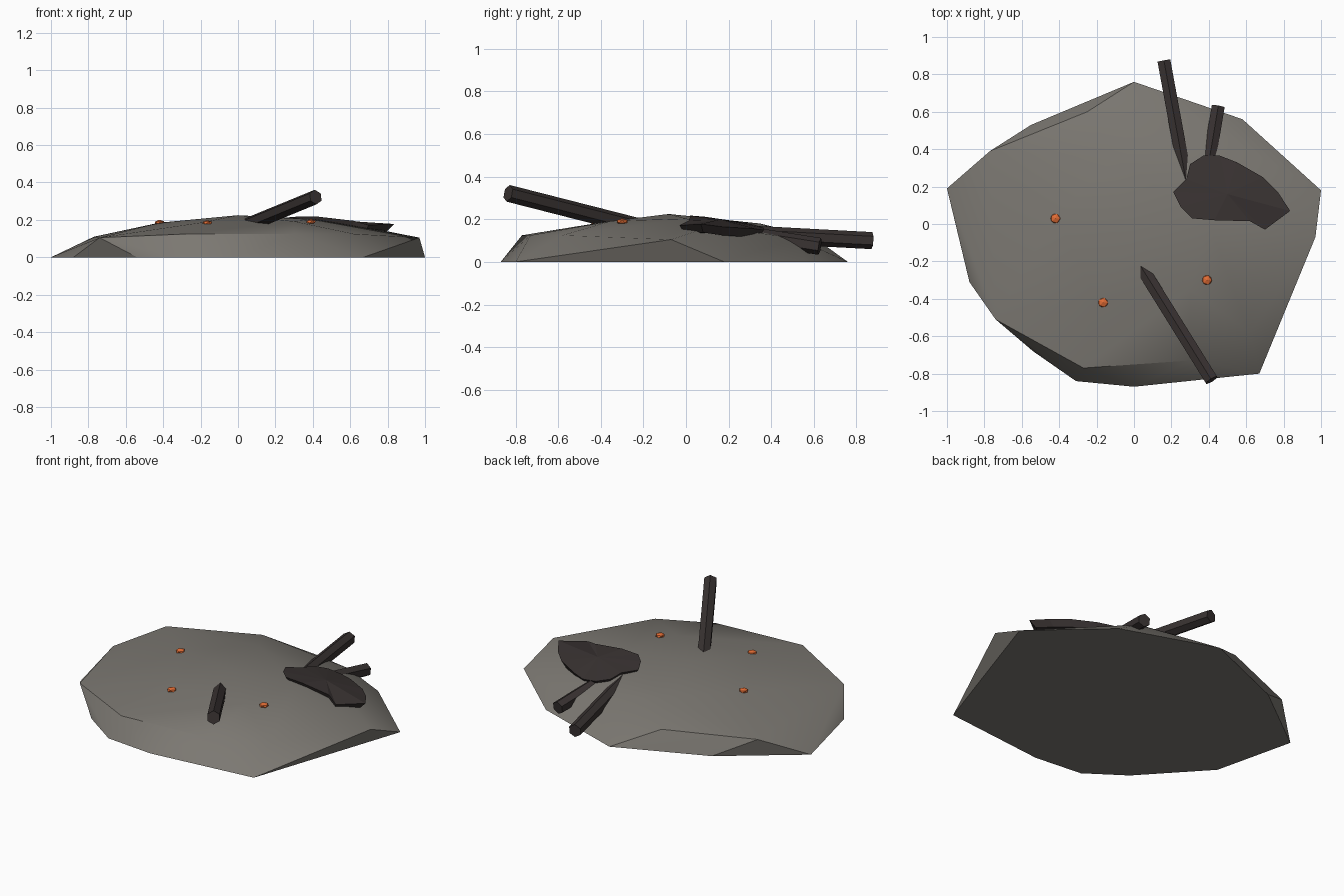
import bpy, bmesh, math
from mathutils import Vector

cube = bpy.data.objects.get("Cube")
if cube:
    bpy.data.objects.remove(cube)


def material(name, rgb):
    m = bpy.data.materials.new(name)
    m.use_nodes = True
    m.diffuse_color = (*rgb, 1)
    m.node_tree.nodes["Principled BSDF"].inputs["Base Color"].default_value = (*rgb, 1)
    return m


ash = material("ash_grey", (0.2, 0.188, 0.168))
char = material("charred_wood", (0.04, 0.032, 0.031))
glow = material("ember_orange", (0.75, 0.15, 0.035))


def finish(bm, name, mat, smooth=None):
    bmesh.ops.recalc_face_normals(bm, faces=bm.faces)
    mesh = bpy.data.meshes.new(name)
    bm.to_mesh(mesh)
    bm.free()
    mesh.materials.append(mat)
    ob = bpy.data.objects.new(name, mesh)
    bpy.context.collection.objects.link(ob)
    if smooth:
        bpy.ops.object.select_all(action='DESELECT')
        ob.select_set(True)
        bpy.context.view_layer.objects.active = ob
        bpy.ops.object.shade_smooth_by_angle(angle=math.radians(smooth))
    return ob


# Ash mound: irregular base outline, shoulder ring and shallow crown
base = [(0, .76), (-.55, .53), (-1, .19), (-.88, -.31), (-.54, -.68), (-.31, -.84),
        (0, -.87), (.67, -.8), (1, .18), (.58, .56)]
shoulder = [(.97, -.07, .105), (.4, .52, .11), (-.25, .6, .115),
            (-.77, .39, .11), (-.74, -.51, .105), (-.27, -.77, .125),
            (.3, -.73, .125), (.62, -.58, .125)]
crown = [(-.42, .05, .185), (.4, 0, .203), (-.1, .35, .18), (.3, -.35, .192),
         (-.2, -.4, .185), (.65, .12, .168), (0, -.08, .225)]
bm = bmesh.new()
for p in [(x, y, 0) for x, y in base] + shoulder + crown:
    bm.verts.new(p)
bmesh.ops.convex_hull(bm, input=bm.verts)
finish(bm, "ash_mound", ash, 30)

# Charred slab: ragged sloping outline given thickness
outline = [(.21, .17, .2), (.28, .24, .19), (.3, .32, .175), (.37, .365, .16),
           (.46, .365, .15), (.55, .33, .155), (.69, .25, .16), (.77, .17, .165),
           (.835, .07, .178), (.7, -.03, .172), (.62, .015, .195), (.43, .02, .217),
           (.31, .03, .217), (.25, .09, .212)]
bm = bmesh.new()
top = [bm.verts.new(p) for p in outline]
low = [bm.verts.new((.5 + (x - .5) * .88, .16 + (y - .16) * .88, z - .04))
       for x, y, z in outline]
hub = bm.verts.new((.5, .16, .2))
under = bm.verts.new((.5, .16, .13))
for i in range(len(top)):
    j = (i + 1) % len(top)
    bm.faces.new((hub, top[i], top[j]))
    bm.faces.new((top[i], low[i], low[j], top[j]))
    bm.faces.new((under, low[j], low[i]))
finish(bm, "charred_slab", char)


# Burnt sticks: six-sided rods half buried in the ash
def stick(name, a, b, radius=.04):
    a, b = Vector(a), Vector(b)
    bm = bmesh.new()
    bmesh.ops.create_cone(bm, cap_ends=True, segments=6, radius1=radius,
                          radius2=radius, depth=(b - a).length)
    bm.transform(Vector.to_track_quat(b - a, 'Z', 'Y').to_matrix().to_4x4())
    bmesh.ops.translate(bm, vec=(a + b) / 2, verts=bm.verts)
    finish(bm, name, char)


stick("front_stick", (.02, -.2, .16), (.415, -.835, .322))
stick("long_back_stick", (.28, .22, .135), (.16, .873, .1))
stick("short_back_stick", (.4, .33, .12), (.45, .628, .073))

# Glowing embers: small squashed pebbles
for i, p in enumerate([(-.42, .03, .186), (-.165, -.42, .184), (.39, -.3, .19)]):
    bm = bmesh.new()
    bmesh.ops.create_icosphere(bm, subdivisions=1, radius=.029)
    bmesh.ops.scale(bm, vec=(1, 1, .5), verts=bm.verts)
    bmesh.ops.translate(bm, vec=p, verts=bm.verts)
    finish(bm, f"ember_{i + 1}", glow)
